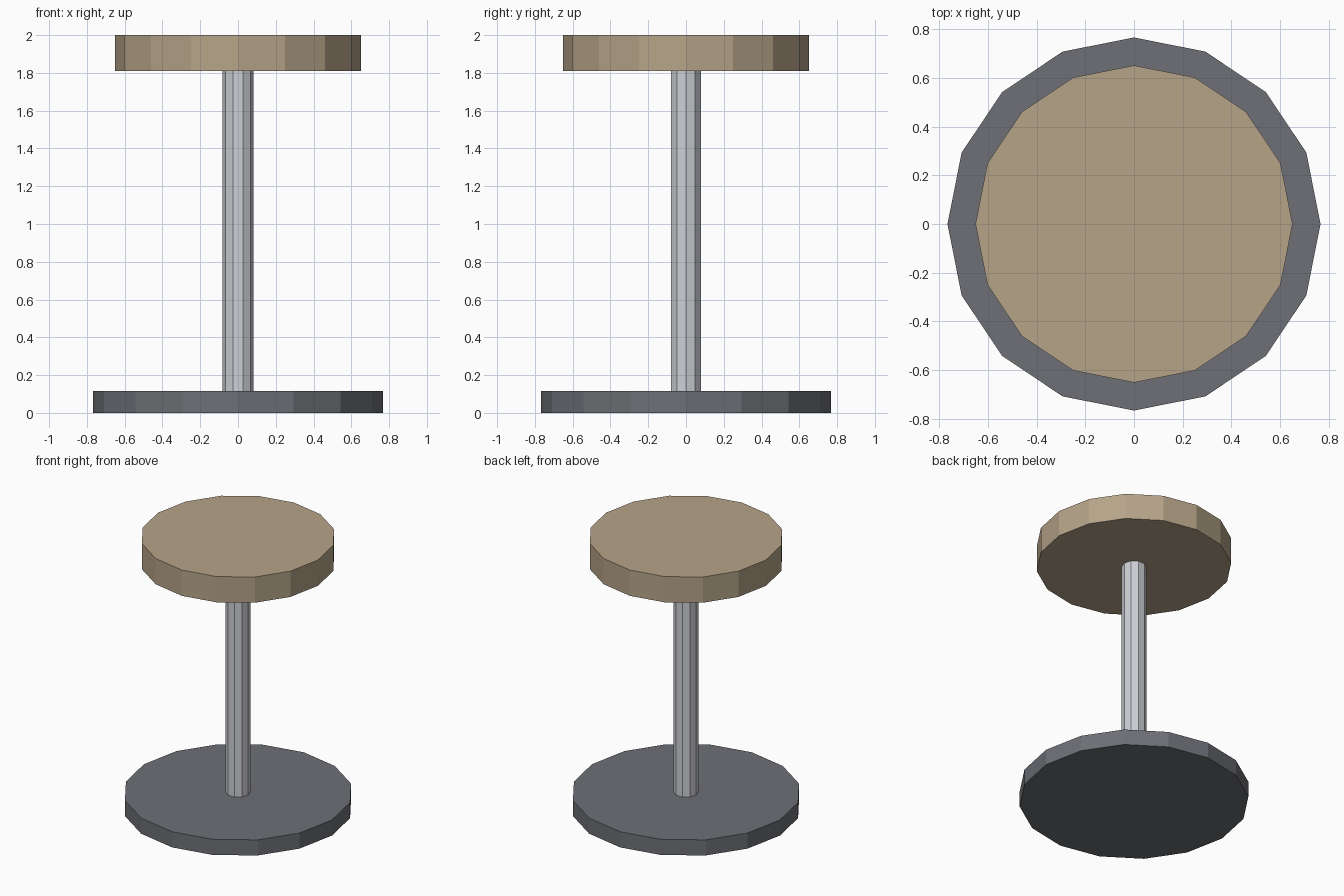
import bpy
import bmesh
import math
from mathutils import Matrix

cube = bpy.data.objects.get("Cube")
if cube:
    bpy.data.objects.remove(cube, do_unlink=True)


def make_material(name, rgb):
    mat = bpy.data.materials.new(name)
    mat.use_nodes = True
    color = (*rgb, 1.0)
    mat.diffuse_color = color
    mat.node_tree.nodes["Principled BSDF"].inputs["Base Color"].default_value = color
    return mat


def make_disc(name, radius, bottom, top, sides, mat):
    """Flat-sided upright prism with a corner pointing along +x."""
    bm = bmesh.new()
    place = Matrix.Translation((0, 0, (bottom + top) / 2)) @ Matrix.Rotation(math.radians(-90), 4, "Z")
    bmesh.ops.create_cone(bm, cap_ends=True, segments=sides, radius1=radius,
                          radius2=radius, depth=top - bottom, matrix=place)
    mesh = bpy.data.meshes.new(name)
    bm.to_mesh(mesh)
    bm.free()
    mesh.materials.append(mat)
    obj = bpy.data.objects.new(name, mesh)
    bpy.context.collection.objects.link(obj)
    return obj


tan = make_material("tan_seat", (0.47, 0.37, 0.25))
dark_grey = make_material("dark_grey_metal", (0.155, 0.16, 0.18))
light_grey = make_material("light_grey_metal", (0.62, 0.63, 0.67))

BASE_TOP, SEAT_BOTTOM = 0.115, 1.81

# Round floor plate, thin post and padded top
make_disc("base", 0.767, 0, BASE_TOP, 16, dark_grey)
make_disc("post", 0.083, BASE_TOP, SEAT_BOTTOM, 10, light_grey)
make_disc("seat", 0.652, SEAT_BOTTOM, 2, 16, tan)
